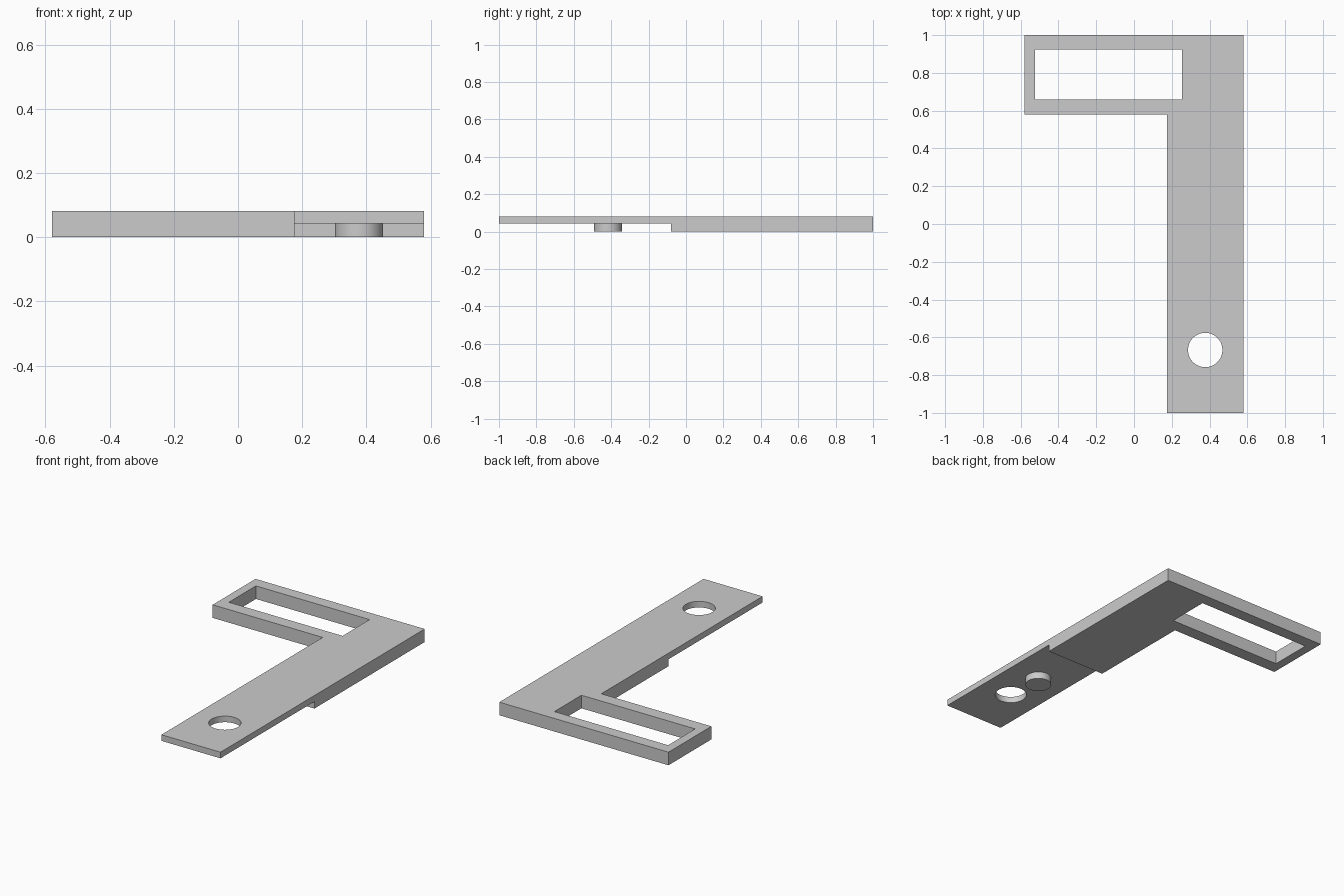
import bpy
import bmesh

if "Cube" in bpy.data.objects:
    bpy.data.objects.remove(bpy.data.objects["Cube"])

TOP = 0.081       # overall thickness
STEP = 0.043      # underside of the thin end
ARM_X = (0.175, 0.58)
HOLE_X = 0.377

grey = bpy.data.materials.new("light grey")
grey.diffuse_color = (0.6, 0.6, 0.6, 1.0)
grey.use_nodes = True
grey.node_tree.nodes["Principled BSDF"].inputs["Base Color"].default_value = grey.diffuse_color


def prism(name, outline, z0, z1):
    """Extrude a flat outline from z0 up to z1."""
    bm = bmesh.new()
    face = bm.faces.new([bm.verts.new((x, y, z0)) for x, y in outline])
    new = bmesh.ops.extrude_face_region(bm, geom=[face])["geom"]
    verts = [v for v in new if isinstance(v, bmesh.types.BMVert)]
    bmesh.ops.translate(bm, verts=verts, vec=(0, 0, z1 - z0))
    bmesh.ops.recalc_face_normals(bm, faces=bm.faces)
    mesh = bpy.data.meshes.new(name)
    bm.to_mesh(mesh)
    bm.free()
    mesh.materials.append(grey)
    obj = bpy.data.objects.new(name, mesh)
    bpy.context.collection.objects.link(obj)
    return obj


def box(name, x, y, z):
    return prism(name, [(x[0], y[0]), (x[1], y[0]), (x[1], y[1]), (x[0], y[1])], *z)


def cylinder(name, radius, centre, z):
    bpy.ops.mesh.primitive_cylinder_add(
        vertices=64, radius=radius, depth=z[1] - z[0],
        location=(*centre, (z[0] + z[1]) / 2))
    obj = bpy.context.object
    obj.name = name
    obj.data.materials.append(grey)
    return obj


def smooth(obj):
    bpy.ops.object.select_all(action="DESELECT")
    obj.select_set(True)
    bpy.context.view_layer.objects.active = obj
    bpy.ops.object.shade_smooth_by_angle()


# L-shaped plate
bracket = prism("bracket", [
    (ARM_X[0], -1), (ARM_X[1], -1), (0.58, 1), (-0.58, 1), (-0.58, 0.58), (ARM_X[0], 0.58),
], 0, TOP)

# Window, round hole and the recess under the thin end
cutters = [
    box("window_cutter", (-0.525, 0.255), (0.66, 0.925), (-0.1, 0.2)),
    box("recess_cutter", (0.1, 0.7), (-1.1, -0.08), (-0.1, STEP)),
    cylinder("hole_cutter", 0.091, (HOLE_X, -0.667), (-0.1, 0.2)),
]
for cutter in cutters:
    cutter.hide_render = True
    mod = bracket.modifiers.new(cutter.name, "BOOLEAN")
    mod.operation = "DIFFERENCE"
    mod.solver = "EXACT"
    mod.object = cutter
    bpy.context.view_layer.objects.active = bracket
    bpy.ops.object.modifier_apply(modifier=mod.name)
    bpy.data.objects.remove(cutter)
smooth(bracket)

# Locating peg below the thin end
smooth(cylinder("peg", 0.075, (HOLE_X, -0.417), (0, STEP)))
